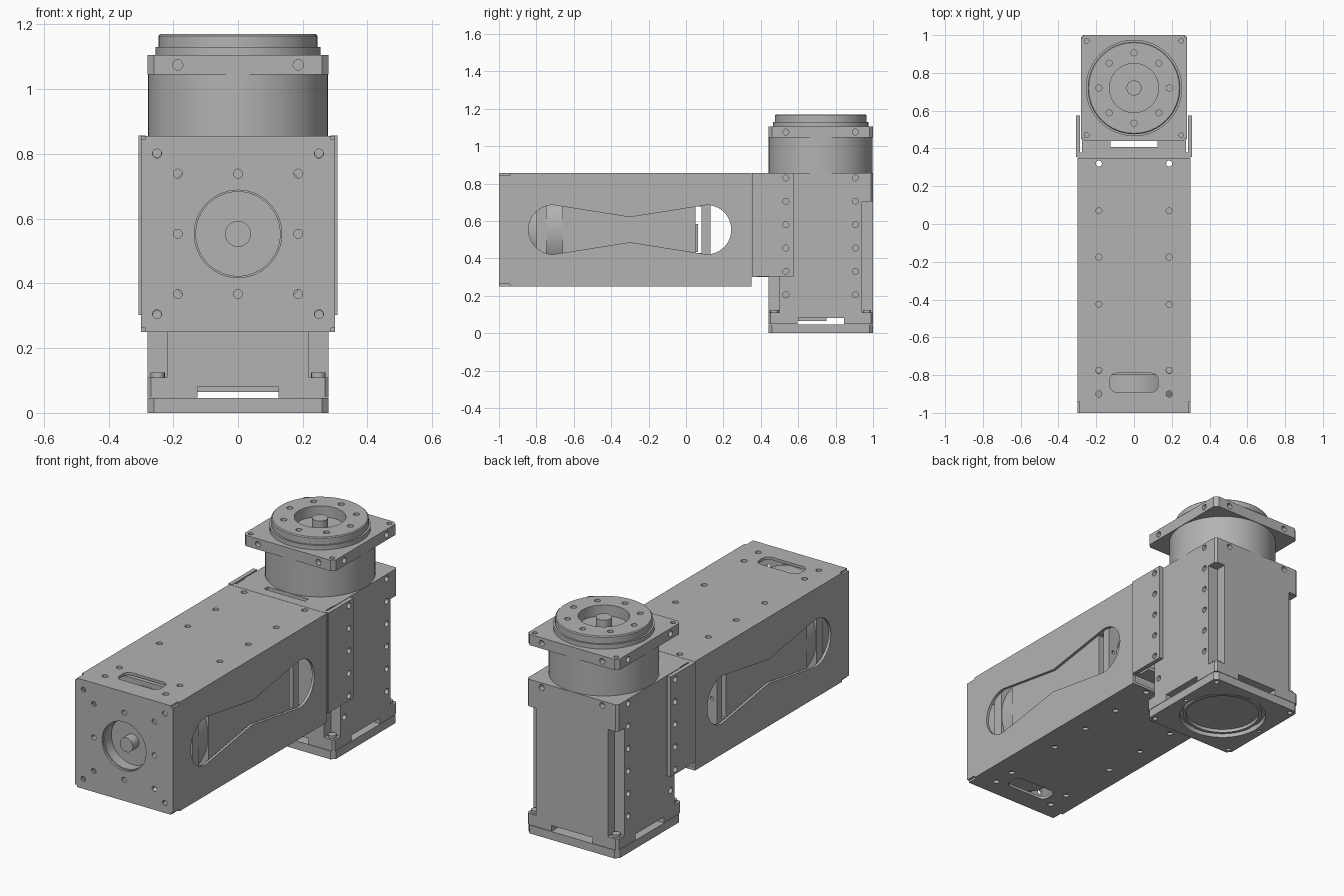
import bpy, bmesh
from math import sin, cos, pi, radians
from mathutils import Matrix, Vector

if "Cube" in bpy.data.objects:
    bpy.data.objects.remove(bpy.data.objects["Cube"], do_unlink=True)

grey = bpy.data.materials.new("plain grey")
grey.use_nodes = True
grey.diffuse_color = (0.45, 0.45, 0.45, 1)
grey.node_tree.nodes["Principled BSDF"].inputs["Base Color"].default_value = (0.45, 0.45, 0.45, 1)

SIGNS = (-1, 1)
CORNERS = [(a, b) for a in SIGNS for b in SIGNS]
SCREW = 0.186                                   # screw offset from each axis
ROWS = (0.83, 0.705, 0.58, 0.455, 0.33, 0.205)  # screw heights on the body


# Profiles
def rect(u0, u1, v0, v1):
    return [(u0, v0), (u1, v0), (u1, v1), (u0, v1)]


def chamfered(h, c):
    return [(h, c - h), (h, h - c), (h - c, h), (c - h, h),
            (-h, h - c), (-h, c - h), (c - h, -h), (h - c, -h)]


def arc(u, v, r, start, end, n):
    steps = [start + (end - start) * i / n for i in range(n + 1)]
    return [(u + r * cos(t), v + r * sin(t)) for t in steps]


def circle(u, v, r, n=16):
    return arc(u, v, r, 0, 2 * pi, n)[:-1]


def rounded(u, v, hu, hv, r):
    pts = []
    for k, (su, sv) in enumerate(((1, 1), (-1, 1), (-1, -1), (1, -1))):
        pts += arc(u + su * (hu - r), v + sv * (hv - r), r, k * pi / 2, (k + 1) * pi / 2, 6)
    return pts


# Mesh helpers
def finish(name, bm):
    bmesh.ops.recalc_face_normals(bm, faces=bm.faces)
    mesh = bpy.data.meshes.new(name)
    bm.to_mesh(mesh)
    bm.free()
    mesh.materials.append(grey)
    ob = bpy.data.objects.new(name, mesh)
    bpy.context.collection.objects.link(ob)
    return ob


def solid(name, prisms):
    """Each prism is (profile, axis, low, high)."""
    place = {"x": lambda u, v, w: (w, u, v),
             "y": lambda u, v, w: (u, w, v),
             "z": lambda u, v, w: (u, v, w)}
    bm = bmesh.new()
    for pts, axis, lo, hi in prisms:
        a = [bm.verts.new(place[axis](u, v, lo)) for u, v in pts]
        b = [bm.verts.new(place[axis](u, v, hi)) for u, v in pts]
        bm.faces.new(a)
        bm.faces.new(b)
        for i in range(len(pts)):
            j = (i + 1) % len(pts)
            bm.faces.new((a[i], a[j], b[j], b[i]))
    return finish(name, bm)


def lathe(name, profile):
    bm = bmesh.new()
    vs = [bm.verts.new((r, 0, z)) for r, z in profile]
    edges = [bm.edges.new(p) for p in zip(vs, vs[1:])]
    bmesh.ops.spin(bm, geom=vs + edges, cent=(0, 0, 0), axis=(0, 0, 1),
                   angle=2 * pi, steps=64, use_duplicate=False)
    bmesh.ops.remove_doubles(bm, verts=bm.verts, dist=1e-5)
    return finish(name, bm)


def cut(ob, prisms):
    tool = solid("cutter", prisms)
    mod = ob.modifiers.new("cut", "BOOLEAN")
    mod.operation, mod.solver, mod.object = "DIFFERENCE", "EXACT", tool
    bpy.context.view_layer.objects.active = ob
    bpy.ops.object.modifier_apply(modifier=mod.name)
    bpy.data.objects.remove(tool, do_unlink=True)


def blind(u, v, axis, face, depth=0.03, r=0.016):
    return (circle(u, v, r), axis, face - depth, face + depth)


# Rotary drive: base, notched body, neck, flange and bored hub, stacked along z
def drive(name, matrix, body_top, neck_top, flange_top, hub_top):
    base = solid(name + "_base", [(chamfered(0.28, 0.02), "z", 0, 0.046)])
    cut(base, [(circle(0, 0, 0.225, 48), "z", -0.1, 0.028)])
    cut(base, [blind(a * 0.25, b * 0.25, "z", 0, 0.02, 0.013) for a, b in CORNERS])
    cut(base, [blind(a * 0.25, 0, "z", 0, 0.02, 0.01) for a in SIGNS])
    rim = lathe(name + "_base_ring", [(0.19, 0.03), (0.19, 0.01), (0.205, 0.01), (0.205, 0.03)])

    body = solid(name + "_body", [(chamfered(0.28, 0.012), "z", 0.048, body_top)])
    cut(body, [(rect(*sorted((a * 0.22, a * 0.4)), *sorted((b * 0.22, b * 0.4))),
                "z", 0.11, body_top - 0.15) for a, b in CORNERS])
    rows = [z for z in ROWS if z < body_top]
    cut(body, [blind(a * SCREW, z, "x", s * 0.28) for a, s in CORNERS for z in rows])
    cut(body, [blind(a * SCREW, body_top - 0.025, "y", s * 0.28) for a, s in CORNERS])
    for axis in "xy":
        cut(body, [(rect(-0.125, 0.125, 0.02, 0.08), axis, -0.5, 0.5)])
    core = solid(name + "_core", [(rect(-0.12, 0.03, 0.065, 0.09), "x", -0.125, 0.125)])
    screws = solid(name + "_corner_screws", [(circle(a * 0.248, b * 0.248, 0.022), "z", 0.1, 0.125)
                                             for a, b in CORNERS])

    neck = lathe(name + "_neck", [(0, body_top - 0.01), (0.278, body_top - 0.01),
                                  (0.278, neck_top + 0.01), (0, neck_top + 0.01)])
    flange = solid(name + "_flange", [(chamfered(0.28, 0.02), "z", neck_top, flange_top)])
    mid = (neck_top + flange_top) / 2
    for axis in "xy":
        cut(flange, [blind(a * SCREW, mid, axis, s * 0.28) for a, s in CORNERS])
    cut(flange, [blind(a * 0.25, b * 0.25, "z", flange_top, 0.02, 0.013) for a, b in CORNERS])

    floor, step = hub_top - 0.06, hub_top - 0.04
    hub = lathe(name + "_hub", [(0, floor), (0.13, floor), (0.13, hub_top), (0.24, hub_top),
                                (0.245, hub_top - 0.005), (0.245, step), (0.255, step),
                                (0.255, flange_top - 0.005), (0, flange_top - 0.005)])
    cut(hub, [blind(SCREW * cos(k * pi / 4), SCREW * sin(k * pi / 4), "z", hub_top)
              for k in range(8)])
    shaft = lathe(name + "_shaft", [(0, floor - 0.004), (0.04, floor - 0.004),
                                    (0.04, hub_top - 0.005), (0, hub_top - 0.005)])
    for ob in (base, rim, body, core, screws, neck, flange, hub, shaft):
        ob.data.transform(matrix)


drive("upright_drive", Matrix.Translation((0, 0.72, 0)), 0.855, 1.045, 1.105, 1.17)
drive("arm_drive", Matrix.Translation((0, 0.13, 0.553)) @ Matrix.Rotation(pi / 2, 4, "X"),
      0.79, 0.875, 0.93, 1.115)

# Hollow arm housing, closed at the front
MID = 0.553
housing = solid("arm_housing", [(rect(-0.3, 0.3, 0.25, 0.855), "y", -1, 0.35)])
cut(housing, [(rect(-0.285, 0.285, 0.265, 0.84), "y", -0.988, 0.5)])
cut(housing, [(rect(*sorted((a * 0.288, a * 0.4)), *sorted((MID + b * 0.291, MID + b * 0.4))),
               "y", -1.1, -0.94) for a, b in CORNERS])

# Bow-tie side windows
window = (arc(-0.71, MID, 0.132, pi / 2, 1.5 * pi, 24) + [(-0.3, MID - 0.067)]
          + arc(0.11, MID, 0.132, -pi / 2, pi / 2, 24) + [(-0.3, MID + 0.067)])
cut(housing, [(window, "x", -0.5, 0.5)])

# Top and bottom slot and screw holes
cut(housing, [(rounded(0, -0.84, 0.128, 0.05, 0.035), "z", 0, 1)]
    + [(circle(a * SCREW, y, 0.016), "z", 0, 1)
       for a in SIGNS for y in (0.32, 0.07, -0.175, -0.425, -0.775, -0.9)])

# Front bore and screw holes
grid = [(i * SCREW, MID + j * SCREW) for i in (-1, 0, 1) for j in (-1, 0, 1) if i or j]
grid += [(a * 0.25, MID + b * 0.248) for a, b in CORNERS]
cut(housing, [(circle(0, MID, 0.135, 64), "y", -1.1, -0.95)]
    + [(circle(u, v, 0.014), "y", -1.1, -0.95) for u, v in grid])

# Bracket joining the housing to the upright drive
solid("bracket_web", [(rect(-0.3, 0.3, 0.3, 0.855), "y", 0.352, 0.378)])
for label, z in (("top", 0.835), ("bottom", 0.3)):
    plate = solid("bracket_" + label, [(rect(-0.275, 0.275, 0.37, 0.445), "z", z, z + 0.02)])
    cut(plate, [(rect(-0.125, 0.125, 0.408, 0.5), "z", 0, 1)])
for label, s in (("left", 1), ("right", -1)):
    cheek = solid("bracket_" + label, [(rect(0.355, 0.575, 0.303, 0.857), "x", s * 0.285, s * 0.308)])
    cut(cheek, [(circle(0.534, z, 0.016), "x", s * 0.2, s * 0.4) for z in ROWS[:-1]])

# Smooth the round walls and keep the edges sharp
bpy.ops.object.select_all(action="DESELECT")
for ob in bpy.context.scene.objects:
    if ob.type == "MESH":
        ob.select_set(True)
        bpy.context.view_layer.objects.active = ob
bpy.ops.object.shade_smooth_by_angle(angle=radians(30))
